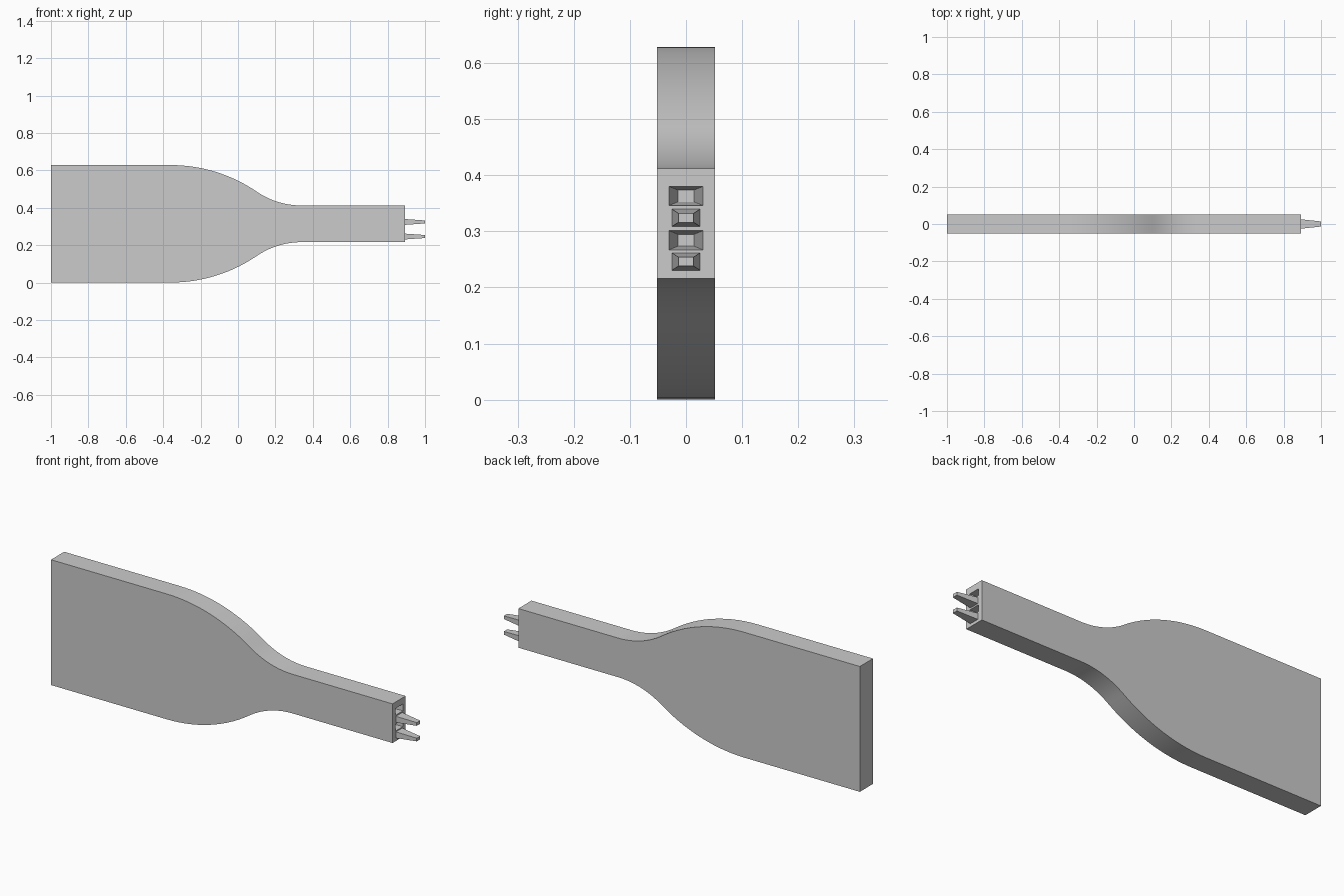
import bpy, bmesh, math

cube = bpy.data.objects.get("Cube")
if cube:
    bpy.data.objects.remove(cube)

MID_Z = 0.314      # height of the long axis
HALF_T = 0.052     # half thickness
BACK, END = -1.0, 0.893
WIDE, NECK = 0.314, 0.098
CURVE_START, CURVE_END = -0.36, 0.34

grey = bpy.data.materials.new("grey")
grey.use_nodes = True
grey.diffuse_color = (0.6, 0.6, 0.6, 1)
grey.node_tree.nodes["Principled BSDF"].inputs["Base Color"].default_value = (0.6, 0.6, 0.6, 1)


def finish(name, bm):
    """Turn a bmesh into a named grey object."""
    bmesh.ops.recalc_face_normals(bm, faces=bm.faces)
    mesh = bpy.data.meshes.new(name)
    bm.to_mesh(mesh)
    bm.free()
    mesh.materials.append(grey)
    obj = bpy.data.objects.new(name, mesh)
    bpy.context.collection.objects.link(obj)
    return obj


def shoulder(steps=14):
    """Two tangent arcs from the wide blade down to the neck, as (x, half height)."""
    dx, drop = CURVE_END - CURVE_START, WIDE - NECK
    angle = 2 * math.atan(drop / dx)
    total = dx / math.sin(angle)
    big = total * 0.657
    small = total - big
    turns = [angle * i / steps for i in range(steps + 1)]
    outer = [(CURVE_START + big * math.sin(a), WIDE - big * (1 - math.cos(a))) for a in turns]
    inner = [(CURVE_END - small * math.sin(a), NECK + small * (1 - math.cos(a))) for a in turns]
    return outer + inner[-2::-1]


def tapered(name, x0, x1, z, base, tip):
    """Four-sided tapered plug between two rectangles given as (half y, half z)."""
    bm = bmesh.new()
    rings = []
    for x, (hy, hz) in ((x0, base), (x1, tip)):
        rings.append([bm.verts.new((x, sy * hy, z + sz * hz))
                      for sy, sz in ((-1, -1), (1, -1), (1, 1), (-1, 1))])
    a, b = rings
    bm.faces.new(a)
    bm.faces.new(b)
    for i in range(4):
        j = (i + 1) % 4
        bm.faces.new((a[i], a[j], b[j], b[i]))
    return finish(name, bm)


# Body: mirrored outline extruded through its thickness
half = [(BACK, WIDE)] + shoulder() + [(END, NECK)]
outline = half + [(x, -h) for x, h in reversed(half)]
bm = bmesh.new()
face = bm.faces.new([bm.verts.new((x, -HALF_T, MID_Z + h)) for x, h in outline])
grown = bmesh.ops.extrude_face_region(bm, geom=[face])
bmesh.ops.translate(bm, vec=(0, 2 * HALF_T, 0),
                    verts=[v for v in grown["geom"] if isinstance(v, bmesh.types.BMVert)])
body = finish("body", bm)

# Sockets: tapered pits cut into the end of the neck
for name, z in (("upper_socket", 0.363), ("lower_socket", 0.284)):
    cutter = tapered(name + "_cutter", END, END - 0.115, z, (0.030, 0.017), (0.014, 0.0105))
    # Extend the mouth outward so the cut is clean
    bm = bmesh.new()
    bm.from_mesh(cutter.data)
    bm.faces.ensure_lookup_table()
    mouth = max(bm.faces, key=lambda f: f.calc_center_median().x)
    out = bmesh.ops.extrude_face_region(bm, geom=[mouth])
    bmesh.ops.delete(bm, geom=[mouth], context="FACES_ONLY")
    bmesh.ops.translate(bm, vec=(0.05, 0, 0),
                        verts=[v for v in out["geom"] if isinstance(v, bmesh.types.BMVert)])
    bmesh.ops.recalc_face_normals(bm, faces=bm.faces)
    bm.to_mesh(cutter.data)
    bm.free()
    cutter.hide_render = True
    cutter.hide_set(True)
    cut = body.modifiers.new(name, "BOOLEAN")
    cut.operation = "DIFFERENCE"
    cut.solver = "EXACT"
    cut.object = cutter

# Prongs: tapered pins standing out of the neck
for name, z in (("upper_prong", 0.324), ("lower_prong", 0.246)):
    tapered(name, END, 1.0, z, (0.025, 0.0155), (0.0135, 0.008))

# Smooth the curved shoulders, keep the corners sharp
bpy.ops.object.select_all(action="DESELECT")
body.select_set(True)
bpy.context.view_layer.objects.active = body
bpy.ops.object.shade_smooth_by_angle(angle=math.radians(30))
